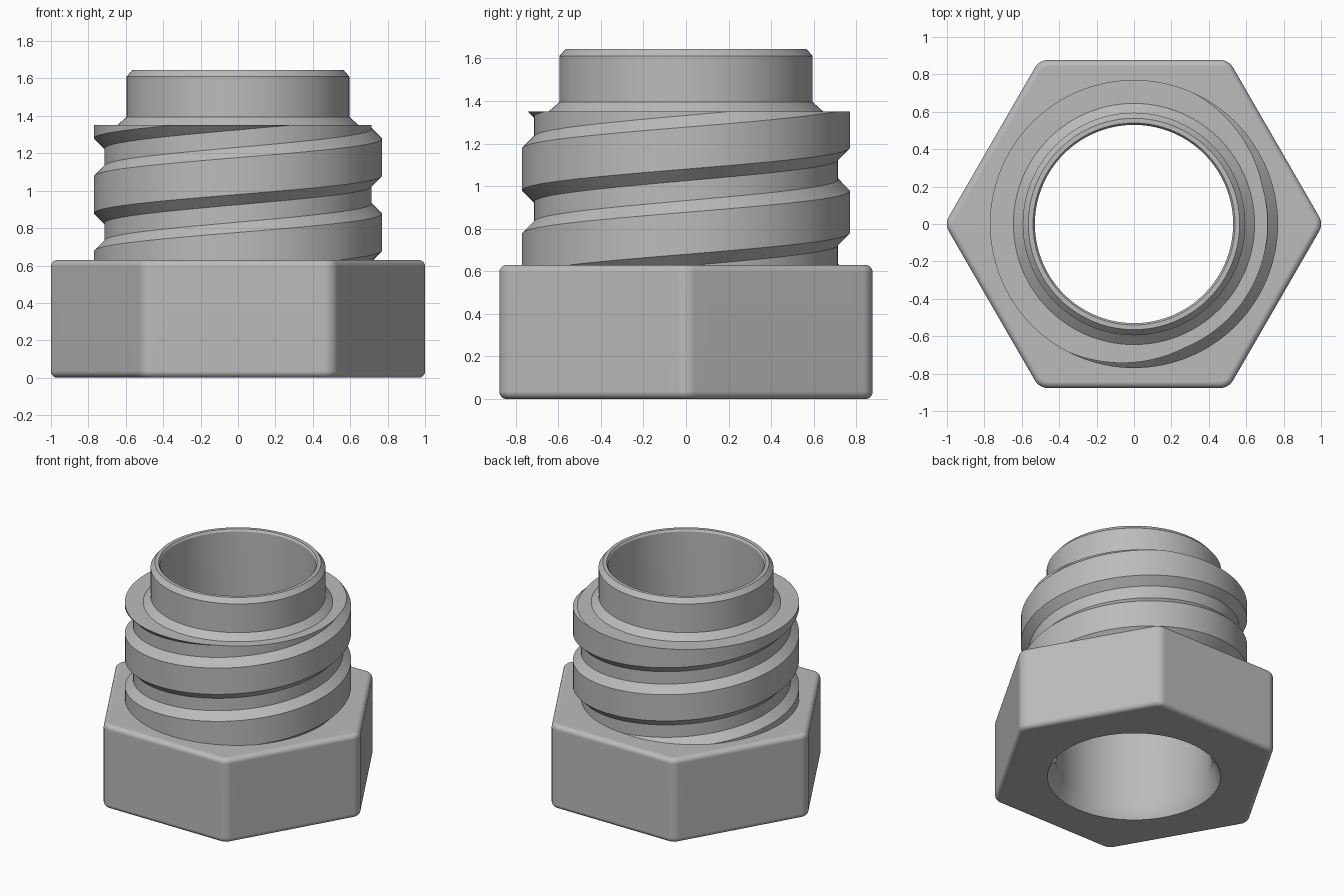
import bpy, bmesh
from math import cos, sin, pi, tan, atan2, radians

cube = bpy.data.objects.get("Cube")
if cube:
    bpy.data.objects.remove(cube, do_unlink=True)

# Single plain grey material
grey = bpy.data.materials.new("plain grey")
grey.use_nodes = True
COLOUR = (0.5, 0.5, 0.5, 1)
grey.diffuse_color = COLOUR
grey.node_tree.nodes["Principled BSDF"].inputs["Base Color"].default_value = COLOUR


def finish(bm, name):
    """Turn the bmesh into a smooth-shaded object with crisp edges."""
    bmesh.ops.recalc_face_normals(bm, faces=bm.faces[:])
    highest = max(v.co.z for v in bm.verts)
    bm.normal_update()
    top = [f for f in bm.faces if all(v.co.z > highest - 1e-4 for v in f.verts)]
    if sum(f.normal.z * f.calc_area() for f in top) < 0:
        bmesh.ops.reverse_faces(bm, faces=bm.faces[:])
    mesh = bpy.data.meshes.new(name)
    bm.to_mesh(mesh)
    bm.free()
    mesh.materials.append(grey)
    obj = bpy.data.objects.new(name, mesh)
    bpy.context.collection.objects.link(obj)
    bpy.ops.object.select_all(action='DESELECT')
    obj.select_set(True)
    bpy.context.view_layer.objects.active = obj
    bpy.ops.object.shade_smooth_by_angle(angle=radians(30))
    weighted = obj.modifiers.new("weighted normals", 'WEIGHTED_NORMAL')
    weighted.keep_sharp = True
    return obj


# Hexagonal base: rounded outline lofted through filleted top and bottom edges
HEX_TOP, APOTHEM, CORNER, FILLET = 0.63, 0.877, 0.08, 0.035


def hex_outline(inset, z, arc=8, flat=12):
    pts = []
    rad, dist = CORNER - inset, (APOTHEM - CORNER) / cos(pi / 6)
    for k in range(6):
        mid = k * pi / 3
        for i in range(arc + 1):
            a = mid - pi / 6 + pi / 3 * i / arc
            pts.append((dist * cos(mid) + rad * cos(a), dist * sin(mid) + rad * sin(a), z))
        start, nxt = pts[-1], mid + pi / 3
        end = (dist * cos(nxt) + rad * cos(mid + pi / 6),
               dist * sin(nxt) + rad * sin(mid + pi / 6))
        for i in range(1, flat):
            f = i / flat
            pts.append((start[0] + (end[0] - start[0]) * f,
                        start[1] + (end[1] - start[1]) * f, z))
    return pts


def ring(radius, z):
    angles = [atan2(y, x) for x, y, _ in hex_outline(0, 0)]
    return [(radius * cos(a), radius * sin(a), z) for a in angles]


STEPS = 5
fillet = [(FILLET * (1 - sin(pi / 2 * i / STEPS)), FILLET * (1 - cos(pi / 2 * i / STEPS)))
          for i in range(STEPS + 1)]
loops = [ring(0.59, 0)]
loops += [hex_outline(d, h) for d, h in fillet]
loops += [hex_outline(d, HEX_TOP - h) for d, h in reversed(fillet)]
loops += [ring(0.65, HEX_TOP)]

bm = bmesh.new()
rows = [[bm.verts.new(p) for p in loop] for loop in loops]
count = len(rows[0])
for low, high in zip(rows, rows[1:]):
    for i in range(count):
        j = (i + 1) % count
        bm.faces.new((low[i], low[j], high[j], high[i]))
finish(bm, "hex_base")

# Threaded body: helical ridge strip, trimmed flat at both ends
ROOT, CREST, PITCH, WIDTH, FLANK = 0.715, 0.77, 0.4, 0.197, 0.055
BODY_TOP, SEGMENTS = 1.35, 120
section = [(ROOT, -FLANK), (CREST, 0), (CREST, WIDTH),
           (ROOT, WIDTH + FLANK), (ROOT, PITCH - FLANK)]
bm = bmesh.new()
rows = []
for i in range(-2 * SEGMENTS, 3 * SEGMENTS + 1):
    turn = i / SEGMENTS
    a, rise = 2 * pi * turn, 0.88 + PITCH * (turn - 0.5)
    rows.append([bm.verts.new((r * cos(a), r * sin(a), rise + h)) for r, h in section])
for here, there in zip(rows, rows[1:]):
    for j in range(len(section) - 1):
        bm.faces.new((here[j], there[j], there[j + 1], here[j + 1]))
bmesh.ops.remove_doubles(bm, verts=bm.verts[:], dist=1e-4)
for height, up in ((BODY_TOP, 1), (HEX_TOP - 0.01, -1)):
    bmesh.ops.bisect_plane(bm, geom=bm.verts[:] + bm.edges[:] + bm.faces[:],
                           plane_co=(0, 0, height), plane_no=(0, 0, up), clear_outer=True)
bmesh.ops.remove_doubles(bm, verts=bm.verts[:], dist=1e-4)

# Shoulder, neck, rim and bore continue from the trimmed top edge
edges = [e for e in bm.edges if e.is_boundary
         and all(abs(v.co.z - BODY_TOP) < 1e-4 for v in e.verts)]
profile = [(0.645, BODY_TOP), (0.595, 1.395), (0.595, 1.61), (0.565, 1.645),
           (0.54, 1.645), (0.53, 1.63), (0.53, 0.11), (0.59, 0)]
for radius, z in profile:
    old = set(bm.verts)
    bmesh.ops.extrude_edge_only(bm, edges=edges)
    fresh = set(bm.verts) - old
    for v in fresh:
        a = atan2(v.co.y, v.co.x)
        v.co = (radius * cos(a), radius * sin(a), z)
    edges = [e for e in bm.edges if all(v in fresh for v in e.verts)]
finish(bm, "threaded_body")
